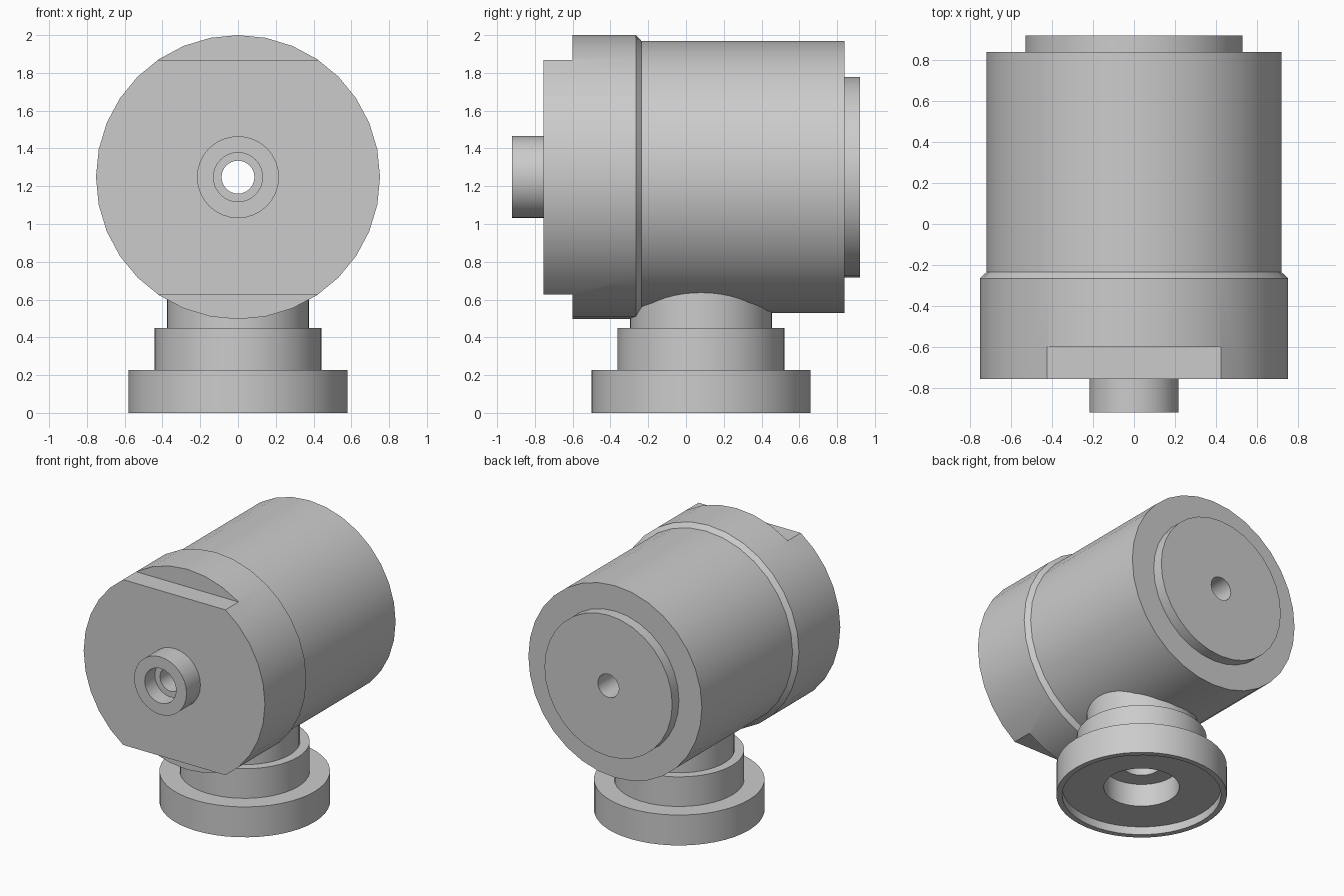
import bpy, bmesh, math
from mathutils import Matrix, Vector

cube = bpy.data.objects.get("Cube")
if cube:
    bpy.data.objects.remove(cube, do_unlink=True)

grey = bpy.data.materials.new("plain_grey")
grey.use_nodes = True
grey.diffuse_color = (0.6, 0.6, 0.6, 1)
grey.node_tree.nodes["Principled BSDF"].inputs["Base Color"].default_value = (0.6, 0.6, 0.6, 1)


def lathe(name, profile, matrix, steps):
    """Revolve a closed (radius, height) outline around local z."""
    bm = bmesh.new()
    verts = [bm.verts.new((r, 0, h)) for r, h in profile]
    edges = [bm.edges.new((v, verts[i - 1])) for i, v in enumerate(verts)]
    bmesh.ops.spin(bm, geom=verts + edges, cent=(0, 0, 0), axis=(0, 0, 1),
                   angle=2 * math.pi, steps=steps, use_merge=True)
    bmesh.ops.remove_doubles(bm, verts=bm.verts, dist=0.0001)
    bmesh.ops.recalc_face_normals(bm, faces=bm.faces)
    bm.transform(matrix)
    mesh = bpy.data.meshes.new(name)
    bm.to_mesh(mesh)
    bm.free()
    mesh.materials.append(grey)
    obj = bpy.data.objects.new(name, mesh)
    bpy.context.collection.objects.link(obj)
    return obj


def activate(obj):
    bpy.ops.object.select_all(action='DESELECT')
    obj.select_set(True)
    bpy.context.view_layer.objects.active = obj


# Horizontal housing: front spigot, collar, chamfer, barrel, rear disc, through bore
axis_z = 1.248
along_y = Matrix.Translation((0, 0, axis_z)) @ Matrix.Rotation(-math.pi / 2, 4, 'X')
housing = lathe("housing", [
    (0.13, -0.92), (0.217, -0.92), (0.217, -0.755), (0.752, -0.755),
    (0.752, -0.265), (0.72, -0.235), (0.72, 0.84), (0.53, 0.84),
    (0.53, 0.92), (0.087, 0.92), (0.087, -0.8), (0.13, -0.8)], along_y, 32)

# Wrench flats on the top and bottom of the collar
for side in (1, -1):
    bpy.ops.mesh.primitive_cube_add(size=1, location=(0, -0.8, axis_z + side * 0.82))
    cutter = bpy.context.object
    cutter.name = "flat_cutter"
    cutter.scale = (2, 0.4, 0.4)
    cutter.hide_render = True
    bpy.context.view_layer.update()
    activate(housing)
    cut = housing.modifiers.new("flat", 'BOOLEAN')
    cut.operation = 'DIFFERENCE'
    cut.solver = 'EXACT'
    cut.object = cutter
    bpy.ops.object.modifier_apply(modifier=cut.name)
    bpy.data.objects.remove(cutter, do_unlink=True)

# Stepped pedestal: flange with recessed underside, shoulder, neck, stepped bore
pedestal = lathe("pedestal", [
    (0, 0.5), (0.13, 0.5), (0.13, 0.23), (0.257, 0.23), (0.257, 0.06),
    (0.54, 0.06), (0.54, 0), (0.58, 0), (0.58, 0.228), (0.442, 0.228),
    (0.442, 0.45), (0.376, 0.45), (0.376, 0.7), (0, 0.7)],
    Matrix.Translation(Vector((0, 0.08, 0))), 48)

for obj in (housing, pedestal):
    activate(obj)
    bpy.ops.object.shade_smooth_by_angle(angle=math.radians(30))
